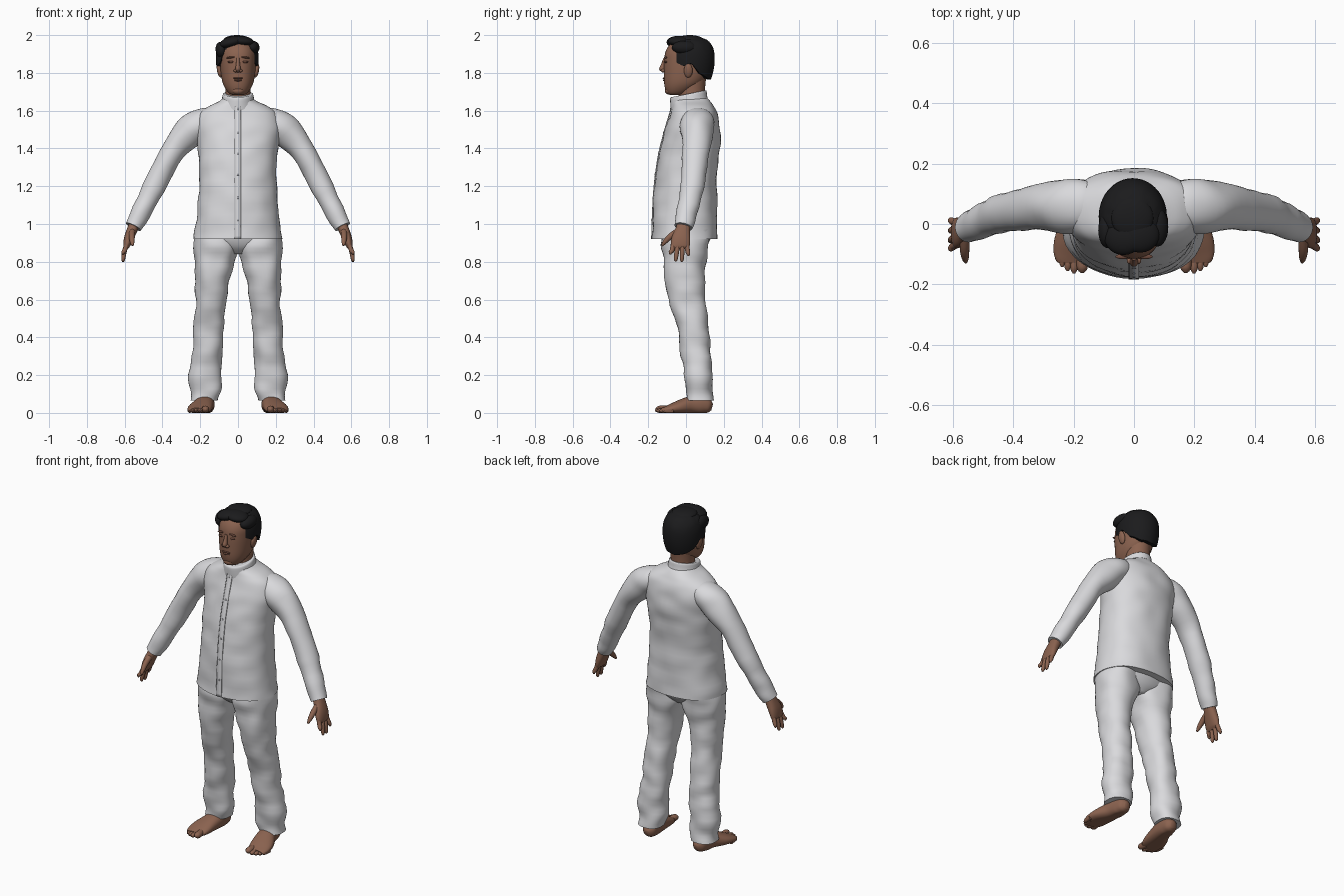
import bpy, bmesh, math
from mathutils import Vector, noise

if "Cube" in bpy.data.objects:
    bpy.data.objects.remove(bpy.data.objects["Cube"])

X, Y, Z = Vector((1, 0, 0)), Vector((0, 1, 0)), Vector((0, 0, 1))


def material(name, rgb):
    m = bpy.data.materials.new(name)
    m.diffuse_color = (*rgb, 1)
    m.use_nodes = True
    m.node_tree.nodes["Principled BSDF"].inputs["Base Color"].default_value = m.diffuse_color
    return m


CLOTH = material("white cloth", (0.70, 0.70, 0.72))
SEAM = material("grey seam", (0.42, 0.42, 0.44))
SKIN = material("brown skin", (0.26, 0.125, 0.08))
DARK = material("dark skin", (0.17, 0.075, 0.05))
HAIR = material("black hair", (0.011, 0.011, 0.012))


def finish(name, bm, mat, angle=50):
    bmesh.ops.recalc_face_normals(bm, faces=bm.faces)
    me = bpy.data.meshes.new(name)
    bm.to_mesh(me)
    bm.free()
    me.materials.append(mat)
    ob = bpy.data.objects.new(name, me)
    bpy.context.collection.objects.link(ob)
    bpy.ops.object.select_all(action='DESELECT')
    bpy.context.view_layer.objects.active = ob
    ob.select_set(True)
    bpy.ops.object.shade_smooth_by_angle(angle=math.radians(angle))
    return ob


def spline(st, steps):
    """Smooth rows through the stations."""
    st = [Vector(s) for s in st]
    out = []
    for i in range(len(st) - 1):
        a, b, c, d = st[max(i - 1, 0)], st[i], st[i + 1], st[min(i + 2, len(st) - 1)]
        for k in range(steps):
            t = k / steps
            out.append(b + 0.5 * t * ((c - a) + t * ((2 * a - 5 * b + 4 * c - d) + t * (3 * (b - c) + d - a))))
    return out + [st[-1]]


def skin_rings(rings, bm):
    rows = [[bm.verts.new(p) for p in r] for r in rings]
    n = len(rows[0])
    for a, b in zip(rows, rows[1:]):
        for i in range(n):
            bm.faces.new((a[i], a[(i + 1) % n], b[(i + 1) % n], b[i]))
    bm.faces.new(rows[0])
    bm.faces.new(rows[-1])


def loft(name, st, mat, up=None, side=1, seg=32, steps=5, p=2.0, fold=0.0, post=None):
    """Stations are x, y, z, radius u, radius v; up=None keeps rings level."""
    rows, rings = spline(st, steps), []
    for i, r in enumerate(rows):
        c, u, v = Vector(r[:3]), X, Y
        if up is not None:
            t = (Vector(rows[min(i + 1, len(rows) - 1)][:3]) - Vector(rows[max(i - 1, 0)][:3])).normalized()
            u = up.cross(t).normalized()
            v = t.cross(u)
        ring = []
        for k in range(seg):
            a = 2 * math.pi * k / seg
            ca, sa = math.cos(a), math.sin(a)
            d = u * (math.copysign(abs(ca) ** (2 / p), ca) * r[3]) + v * (math.copysign(abs(sa) ** (2 / p), sa) * r[4])
            q = c + d
            if fold:
                q += d.normalized() * fold * noise.noise(Vector((q.x * 9, q.y * 9, q.z * 13)))
            if post:
                q = post(q)
            ring.append(Vector((q.x * side, q.y, q.z)))
        rings.append(ring)
    bm = bmesh.new()
    skin_rings(rings, bm)
    return finish(name, bm, mat)


def level(z, x0, x1, y0, y1):
    return ((x0 + x1) / 2, (y0 + y1) / 2, z, (x1 - x0) / 2, (y1 - y0) / 2)


def ball(name, c, r, mat, tilt=0.0):
    bm = bmesh.new()
    bmesh.ops.create_uvsphere(bm, u_segments=24, v_segments=14, radius=1)
    ob = finish(name, bm, mat)
    ob.location, ob.scale, ob.rotation_euler = c, r, (0, tilt, 0)
    return ob


# Shirt body
body = [(.92, .235, -.178, .168), (1.05, .217, -.174, .165), (1.2, .206, -.165, .163),
        (1.35, .207, -.145, .174), (1.45, .22, -.122, .18), (1.53, .226, -.1, .178),
        (1.585, .21, -.083, .166), (1.622, .16, -.074, .148), (1.648, .105, -.072, .13),
        (1.665, .08, -.07, .115)]
shirt = [level(z, -w, w, f, b) for z, w, f, b in body]
loft("shirt_body", shirt, CLOTH, seg=56, p=2.25, fold=.008)

# Stand-up collar, higher at the back
loft("collar", [level(z, -w, w, f, b) for z, w, f, b in
                [(1.625, .095, -.08, .12), (1.66, .086, -.083, .112), (1.69, .08, -.083, .108), (1.692, .07, -.07, .098)]],
     CLOTH, steps=3, post=lambda q: q + Z * (q.y - .03) * .2)

# Button strip with its seam edge
front = [(r[2], r[1] - r[4]) for r in spline(shirt, 5)]


def strip(name, x0, x1, lift, mat):
    bm = bmesh.new()
    rows = [[bm.verts.new((x, y - lift, z)) for x in (x0, x1)] for z, y in front]
    for a, b in zip(rows, rows[1:]):
        bm.faces.new((a[0], a[1], b[1], b[0]))
    ob = finish(name, bm, mat)
    s = ob.modifiers.new("thickness", 'SOLIDIFY')
    s.thickness, s.offset = .006, 0


strip("button_strip", -.016, .016, .003, CLOTH)
strip("strip_seam", -.018, -.015, .0035, SEAM)
for i in range(6):
    z, y = min(front, key=lambda f: abs(f[0] - (1.02 + i * .118)))
    ball("button", (0, y - .006, z), (.006, .003, .006), SEAM)

# Hips hidden under the hem
loft("hips", [level(.84, -.05, .05, -.07, .07), level(.88, -.17, .17, -.11, .11),
              level(.94, -.215, .215, -.135, .135), level(1.0, -.19, .19, -.13, .13)], CLOTH, fold=.004)

legs = [(.97, .01, .225, -.125, .13), (.87, -.002, .233, -.125, .116), (.75, .03, .228, -.117, .1),
        (.6, .058, .225, -.09, .1), (.45, .072, .232, -.047, .12), (.3, .085, .245, -.022, .134),
        (.15, .09, .256, -.004, .14), (.065, .103, .25, .004, .14)]
toes = [(.172, -.152, .019), (.199, -.154, .013), (.22, -.146, .012), (.238, -.133, .011), (.253, -.115, .011)]
fingers = [(-.066, -.082, .838), (-.042, -.054, .802), (-.018, -.022, .8), (.004, .012, .83)]


def on_ground(q):
    return Vector((q.x, q.y, max(q.z, 0)))


for side, tag in ((-1, "right"), (1, "left")):
    # Trouser leg and cuff seam
    loft(tag + "_trouser_leg", [level(*s) for s in legs], CLOTH, side=side, seg=40, p=2.3, fold=.014)
    # Sleeve
    loft(tag + "_sleeve", [(.12, .06, 1.545, .055, .075), (.175, .06, 1.54, .078, .09), (.24, .06, 1.5, .085, .088),
                           (.345, .053, 1.385, .063, .073), (.448, .033, 1.19, .058, .062),
                           (.52, 0, 1.05, .051, .054), (.553, -.015, .985, .048, .049)],
         CLOTH, up=Y, side=side, fold=.009)
    # Hand
    loft(tag + "_palm", [(.535, -.01, 1.03, .03, .034), (.558, -.016, .975, .028, .038), (.578, -.026, .925, .025, .049),
                         (.59, -.031, .885, .018, .05), (.594, -.031, .868, .009, .042)], SKIN, up=Y, side=side, p=2.3)
    for y0, y1, z in fingers:
        loft(tag + "_finger", [(.586, y0, .9, .011, .012), (.6, (y0 + y1) / 2, .86, .0125, .0125),
                               (.608, y1, z + .012, .01, .01), (.609, y1, z, .004, .004)],
             SKIN, up=Y, side=side, seg=12, steps=3)
    loft(tag + "_thumb", [(.56, -.04, .965, .016, .016), (.562, -.082, .935, .016, .016),
                          (.56, -.112, .905, .012, .012), (.558, -.127, .885, .005, .005)],
         SKIN, up=Y, side=side, seg=14, steps=3)
    # Bare foot with toes
    loft(tag + "_foot", [(.165, .138, .03, .015, .018), (.166, .12, .035, .036, .036), (.17, .08, .045, .046, .05),
                         (.178, .02, .042, .052, .045), (.198, -.05, .028, .064, .032), (.207, -.1, .018, .06, .02),
                         (.208, -.128, .014, .045, .012)], SKIN, up=Z, side=side, p=2.3, post=on_ground)
    loft(tag + "_ankle", [level(.02, .13, .21, .03, .12), level(.15, .135, .21, .035, .115)], SKIN, side=side, steps=2)
    for x, y, r in toes:
        loft(tag + "_toe", [(x + .003, y + .05, r, r, r), (x, y + .014, r, r, r), (x, y, r, r * .8, r * .75),
                            (x, y - .01, r, r * .3, r * .3)], SKIN, up=Z, side=side, seg=12, steps=3, post=on_ground)
    # Ear, eye and brow
    ball(tag + "_ear", (side * .098, .012, 1.812), (.013, .023, .038), SKIN, side * .2)
    ball(tag + "_eyelid", (side * .037, -.107, 1.858), (.018, .008, .006), DARK)
    ball(tag + "_brow", (side * .038, -.108, 1.882), (.024, .008, .005), DARK, side * .12)
    ball(tag + "_nostril", (side * .013, -.121, 1.812), (.011, .012, .009), SKIN)

# Neck and head
loft("neck", [(0, .035, 1.62, .068, .075), (0, .03, 1.7, .065, .07), (0, .035, 1.8, .068, .075)], SKIN)
loft("head", [level(z, -w, w, f, b) for z, w, f, b in
              [(1.682, .022, -.082, -.03), (1.69, .045, -.098, .0), (1.715, .066, -.11, .045), (1.75, .082, -.116, .09),
               (1.8, .091, -.117, .118), (1.86, .095, -.116, .13), (1.91, .094, -.109, .13),
               (1.95, .078, -.085, .115), (1.975, .04, -.04, .075)]], SKIN, seg=40, p=2.2)
loft("nose", [(0, -.112, 1.878, .008, .008), (0, -.119, 1.85, .01, .011), (0, -.125, 1.82, .014, .017),
              (0, -.118, 1.803, .008, .008)], SKIN, seg=16)
ball("upper_lip", (0, -.113, 1.772), (.027, .011, .005), DARK)
ball("lower_lip", (0, -.112, 1.761), (.022, .011, .006), DARK)
ball("chin", (0, -.092, 1.706), (.032, .02, .02), SKIN)

# Hair cap: hairline height by angle from the front (0) to the back (180)
line = [(0, 1.932), (38, 1.925), (52, 1.855), (75, 1.835), (92, 1.85), (112, 1.8), (145, 1.77), (180, 1.765)]


def hairline(deg):
    for (a, za), (b, zb) in zip(line, line[1:]):
        if deg <= b:
            return za + (zb - za) * (deg - a) / (b - a)
    return line[-1][1]


rings, n, rows = [], 64, 16
for j in range(rows + 2):
    ring = []
    for k in range(n):
        a = 2 * math.pi * k / n - math.pi
        zb = hairline(abs(math.degrees(a)))
        t = min(j, rows) / rows
        z = 1.99 + (zb - 1.99) * (1 - math.cos(max(t, .04) * math.pi / 2))
        h = (z - 1.872) / .12
        r = max(1 - abs(h) ** 2.6, .0) ** (1 / 2.6) if h > 0 else 1 - .2 * h * h
        if j > rows:
            r *= .8
        q = Vector((math.sin(a) * .113 * r - .004, .025 - math.cos(a) * .127 * r, z))
        ring.append(q * (1 + .002 * noise.noise(q * 30)))
    rings.append(ring)
bm = bmesh.new()
skin_rings(rings, bm)
finish("hair_cap", bm, HAIR)

# Swept locks on top and over the brow
for c, r, tilt in [((-.035, -.045, 1.962), (.065, .058, .03), -.25), ((.02, -.035, 1.968), (.065, .06, .028), .1),
                   ((.078, -.01, 1.935), (.036, .065, .035), .5), ((-.005, .02, 1.976), (.07, .07, .024), 0),
                   ((-.088, -.02, 1.92), (.03, .06, .045), -.2)]:
    ball("hair_lock", c, r, HAIR, tilt)
